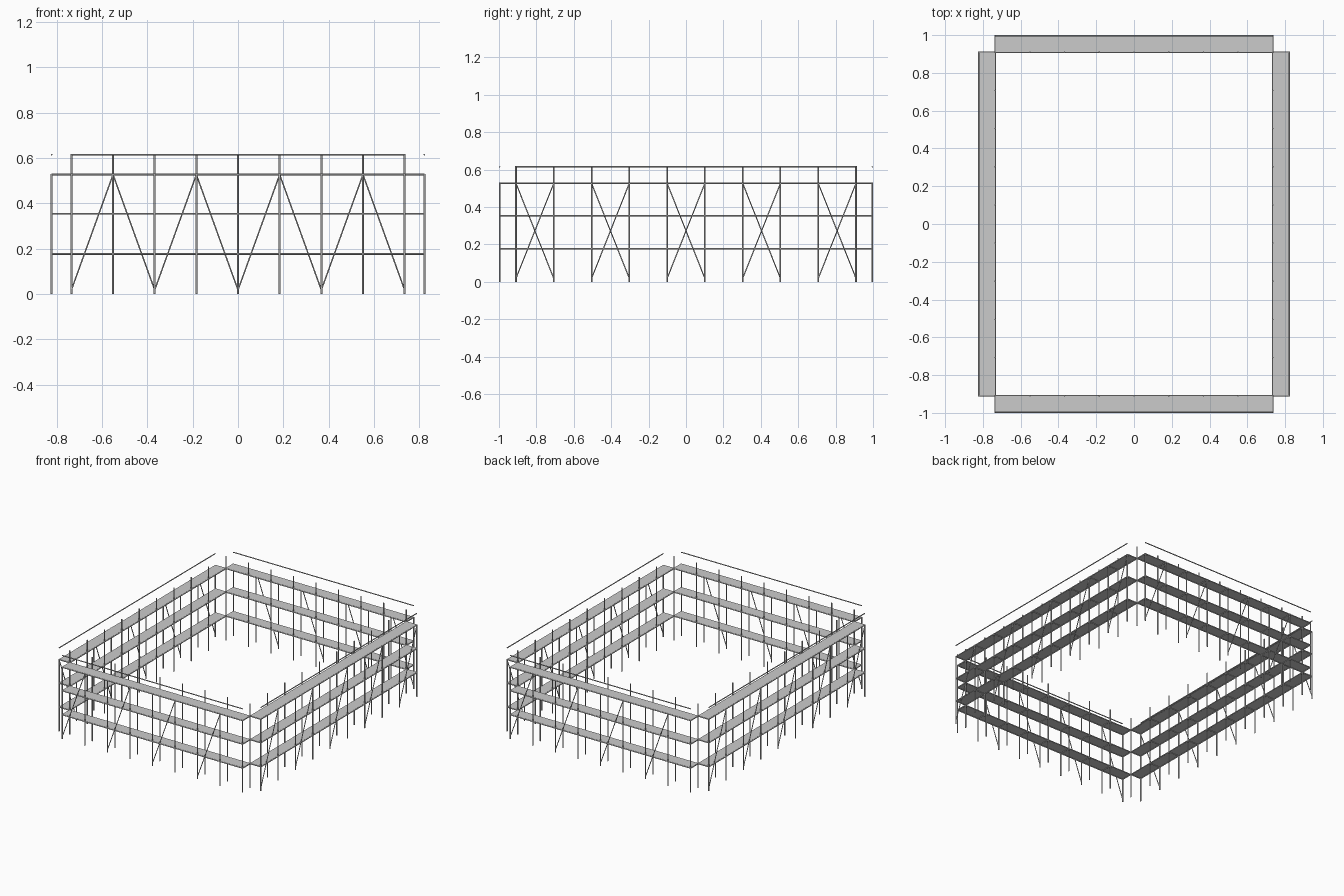
import bpy, bmesh, math
from mathutils import Vector, Matrix

if "Cube" in bpy.data.objects:
    bpy.data.objects.remove(bpy.data.objects["Cube"])

IX, IY = 0.735, 0.909          # inner post lines
W = 0.087                      # scaffold width
LEVELS = (0.1767, 0.3535, 0.527)
POST_R, TUBE_R = 0.0042, 0.0036


def tube(bm, a, b, r, sides=8):
    a, b = Vector(a), Vector(b)
    d = b - a
    m = Matrix.Translation((a + b) / 2) @ d.to_track_quat('Z', 'Y').to_matrix().to_4x4()
    bmesh.ops.create_cone(bm, cap_ends=True, segments=sides, radius1=r, radius2=r,
                          depth=d.length, matrix=m)


def box(bm, lo, hi):
    lo, hi = Vector(lo), Vector(hi)
    m = Matrix.Translation((lo + hi) / 2) @ Matrix.Diagonal((*(hi - lo), 1))
    bmesh.ops.create_cube(bm, size=1, matrix=m)


def finish(bm, name, mat):
    me = bpy.data.meshes.new(name)
    bm.to_mesh(me)
    bm.free()
    ob = bpy.data.objects.new(name, me)
    ob.matrix_world = mat
    bpy.context.collection.objects.link(ob)
    bpy.context.view_layer.objects.active = ob
    bpy.ops.object.select_all(action='DESELECT')
    ob.select_set(True)
    bpy.ops.object.shade_smooth_by_angle(angle=math.radians(50))


def side(name, half, dist, bays, angle):
    # local frame: x along the wall, outside faces -y
    mat = Matrix.Rotation(angle, 4, 'Z')
    inner, outer = -dist, -dist - W
    xs = [-half + 2 * half * i / bays for i in range(bays + 1)]

    # upright posts: tall inner row, shorter outer row
    bm = bmesh.new()
    for x in xs:
        tube(bm, (x, inner, 0), (x, inner, 0.6185), POST_R)
        tube(bm, (x, outer, 0), (x, outer, 0.53), POST_R)
    finish(bm, name + "_posts", mat)

    # long ledgers and short cross tubes on each level
    bm = bmesh.new()
    for z in LEVELS:
        for y in (inner, outer):
            tube(bm, (-half, y, z), (half, y, z), TUBE_R)
        for x in xs:
            tube(bm, (x, inner, z), (x, outer, z), TUBE_R)
    finish(bm, name + "_ledgers", mat)

    # walking decks
    bm = bmesh.new()
    for z in LEVELS:
        box(bm, (-half - 0.002, outer, z), (half + 0.002, inner, z + 0.0045))
    finish(bm, name + "_decks", mat)

    # guard rail above the outer edge
    bm = bmesh.new()
    tube(bm, (-half, outer, 0.6145), (half, outer, 0.6145), TUBE_R)
    finish(bm, name + "_guard_rail", mat)

    # diagonal braces in every other bay
    bm = bmesh.new()
    for i in range(0, bays, 2):
        tube(bm, (xs[i], outer, 0.018), (xs[i + 1], outer, 0.527), 0.003)
    finish(bm, name + "_braces", mat)


side("front", IX, IY, 8, 0)
side("right", IY, IX, 9, math.pi / 2)
side("back", IX, IY, 8, math.pi)
side("left", IY, IX, 9, -math.pi / 2)
